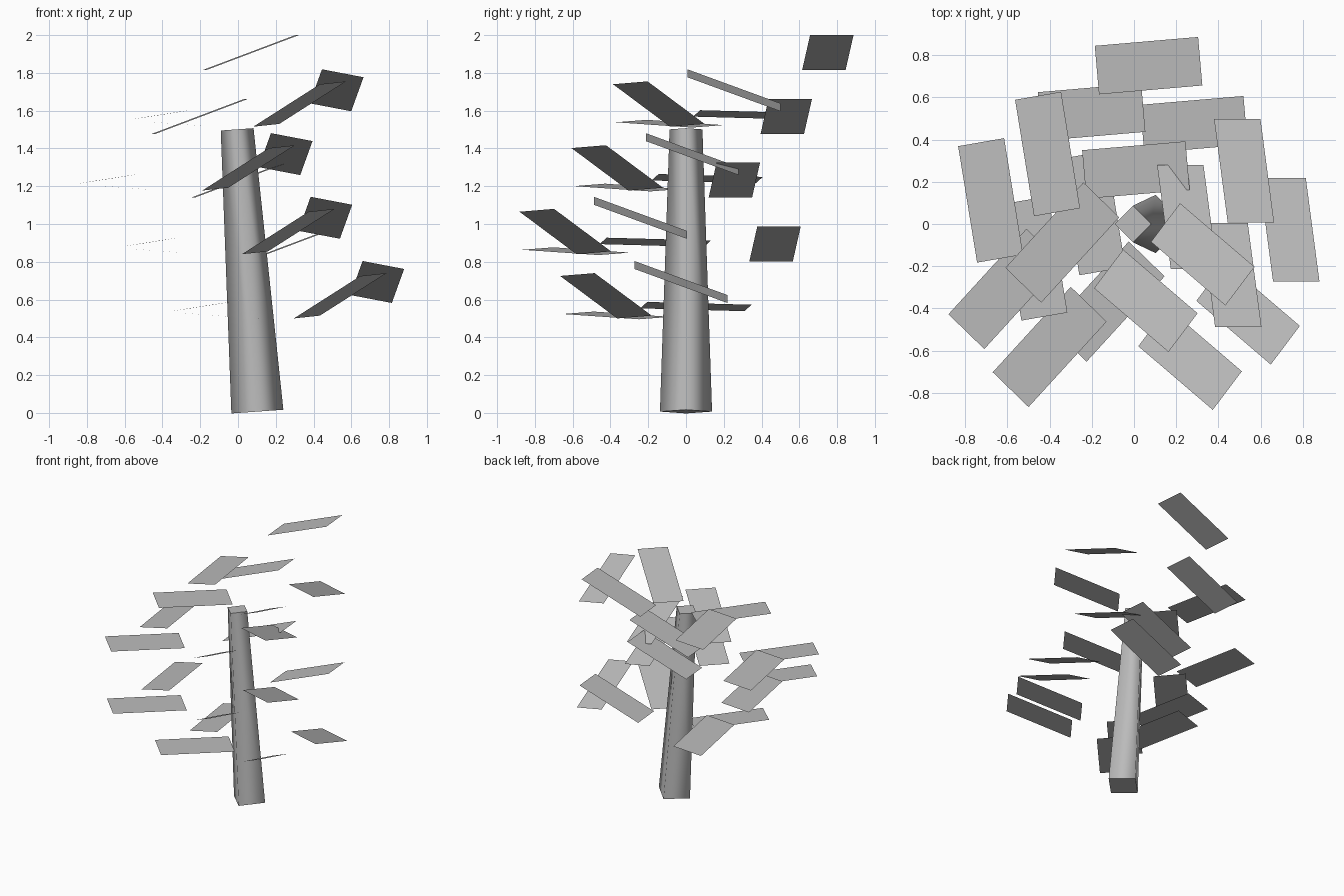
import bpy
import bmesh
from math import radians
from mathutils import Vector

cube = bpy.data.objects.get("Cube")
if cube:
    bpy.data.objects.remove(cube, do_unlink=True)

# One plain grey for the whole tree
grey = bpy.data.materials.new("plain_grey")
grey.use_nodes = True
colour = (0.5, 0.5, 0.5, 1)
grey.diffuse_color = colour
grey.node_tree.nodes["Principled BSDF"].inputs["Base Color"].default_value = colour

# Trunk: leaning, tapered, four-sided, smooth sides with sharp end caps
bpy.ops.mesh.primitive_cone_add(vertices=4, radius1=0.138, radius2=0.087, depth=1.498,
                                location=(0.049, 0, 0.754), rotation=(0, radians(-4.1), 0))
trunk = bpy.context.object
trunk.name = "trunk"
trunk.data.materials.append(grey)
bpy.ops.object.shade_smooth_by_angle(angle=radians(91))
for face in trunk.data.polygons:
    if len(face.vertices) == 4 and abs(face.normal.z) > 0.9:
        face.use_smooth = False

# Leaf panels of one whorl: centre, length vector, width vector
leaves = {
    "back_leaf": ((0.069, 0.751, 1.908), (0.49, 0.042, 0.185), (0.02, -0.23, 0)),
    "left_leaf": ((0.522, 0.253, 1.708), (0.065, -0.492, 0.18), (0.22, 0, -0.042)),
    "front_left_leaf": ((0.326, -0.144, 1.635), (0.353, -0.302, 0.225), (0.138, 0.183, 0.015)),
    "front_right_leaf": ((-0.34, -0.088, 1.531), (-0.37, -0.405, 0.028), (0.17, -0.165, -0.013)),
    "back_right_leaf": ((-0.41, 0.332, 1.578), (-0.09, 0.552, -0.015), (0.218, 0.038, 0.034)),
}

# Shift of each whorl from the top one
whorls = [(0, 0, 0), (-0.27, -0.22, -0.338), (-0.06, -0.495, -0.675), (0.215, -0.28, -1.015)]


def add_leaf(name, centre, length, width):
    """Flat rectangle facing up."""
    c, u, v = Vector(centre), Vector(length) / 2, Vector(width) / 2
    bm = bmesh.new()
    face = bm.faces.new([bm.verts.new(s * u + t * v)
                         for s, t in ((-1, -1), (1, -1), (1, 1), (-1, 1))])
    face.normal_update()
    if face.normal.z < 0:
        face.normal_flip()
    mesh = bpy.data.meshes.new(name)
    bm.to_mesh(mesh)
    bm.free()
    mesh.materials.append(grey)
    leaf = bpy.data.objects.new(name, mesh)
    leaf.location = c
    bpy.context.collection.objects.link(leaf)


for level, shift in enumerate(whorls, 1):
    for name, (centre, length, width) in leaves.items():
        add_leaf(f"{name}_{level}", Vector(centre) + Vector(shift), length, width)
